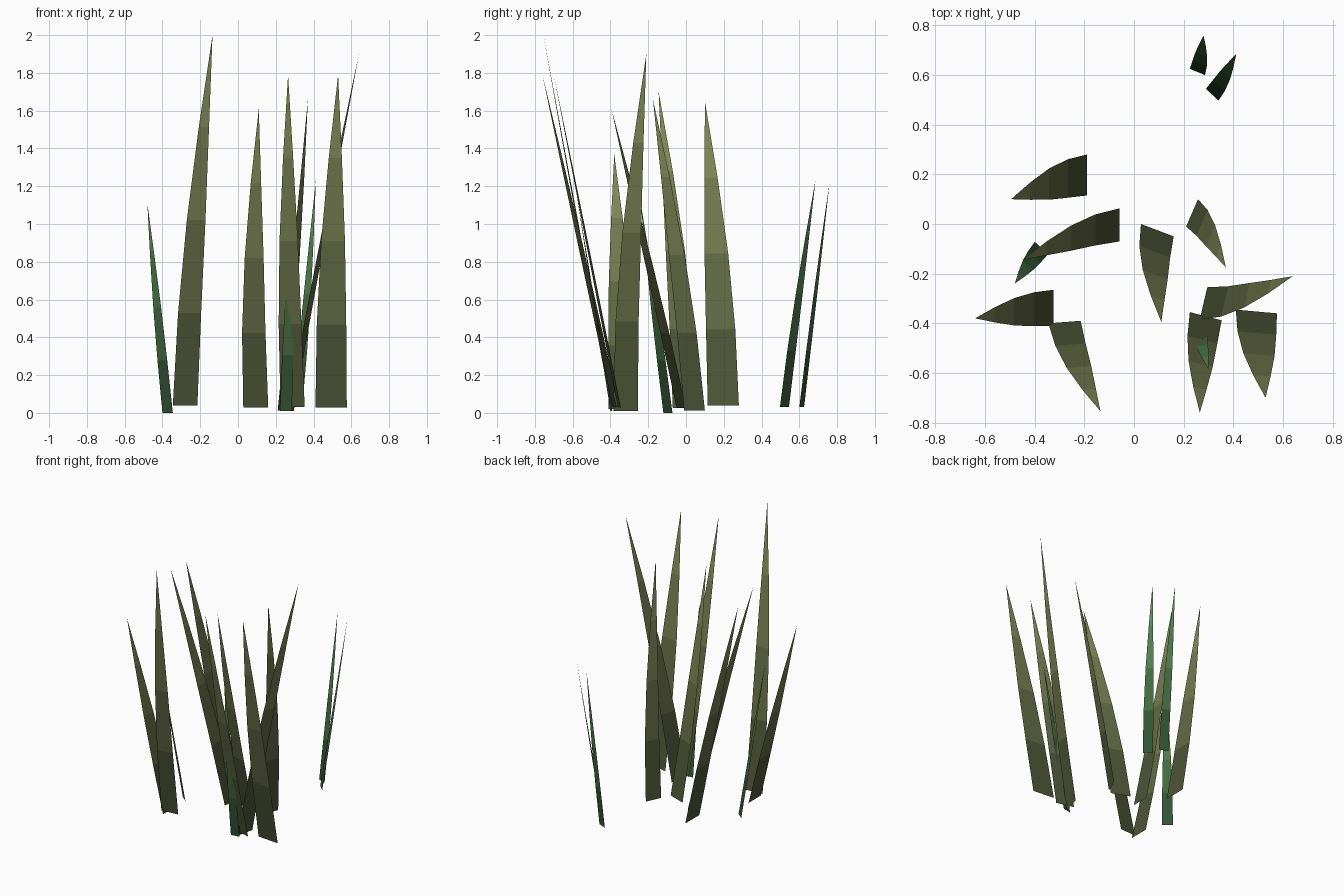
import bpy
from mathutils import Vector

if "Cube" in bpy.data.objects:
    bpy.data.objects.remove(bpy.data.objects["Cube"])

# Blade outline: height fraction, width fraction
LEVELS = [(0, 1.0), (0.25, 0.94), (0.5, 0.76), (0.75, 0.42), (1, 0)]


def ramp(name, low, high):
    """One material per blade segment, dark at the root and light at the tip."""
    mats = []
    for i in range(4):
        m = bpy.data.materials.new(f"{name}_{i + 1}")
        m.diffuse_color = [a + (b - a) * i / 3 for a, b in zip(low, high)] + [1]
        m.use_nodes = True
        m.node_tree.nodes["Principled BSDF"].inputs["Base Color"].default_value = m.diffuse_color
        mats.append(m)
    return mats


OLIVE = ramp("olive", (0.075, 0.09, 0.038), (0.22, 0.25, 0.095))
GREEN = ramp("green", (0.035, 0.09, 0.035), (0.10, 0.27, 0.09))


def blade(name, left, right, z, tip, mats):
    """Single-sheet tapered strip: straight lean, sideways bend towards the tip."""
    a, b, t = Vector((*left, z)), Vector((*right, z)), Vector(tip)
    mid, half = (a + b) / 2, (b - a) / 2
    side = (t - mid).project(half)
    lean = t - mid - side
    verts, faces = [], []
    for f, w in LEVELS:
        c = mid + lean * f + side * f ** 1.4
        verts += [c - half * w, c + half * w] if w else [c]
    for i in range(0, 6, 2):
        faces.append((i, i + 1, i + 3, i + 2))
    faces.append((6, 7, 8))
    mesh = bpy.data.meshes.new(name)
    mesh.from_pydata(verts, [], faces)
    for i, m in enumerate(mats):
        mesh.materials.append(m)
        mesh.polygons[i].material_index = i
    bpy.context.collection.objects.link(bpy.data.objects.new(name, mesh))


# Tall blades: root corners, root height, tip
tall = [
    ((-0.19, 0.28), (-0.19, 0.115), 0.04, (-0.495, 0.10, 1.65)),
    ((-0.058, 0.063), (-0.058, -0.07), 0.025, (-0.45, -0.145, 1.70)),
    ((-0.325, -0.265), (-0.325, -0.41), 0.02, (-0.64, -0.38, 1.37)),
    ((-0.345, -0.40), (-0.215, -0.39), 0.04, (-0.135, -0.755, 2.0)),
    ((0.028, 0.0), (0.16, -0.05), 0.028, (0.11, -0.395, 1.61)),
    ((0.21, -0.01), (0.258, 0.10), 0.012, (0.37, -0.175, 1.66)),
    ((0.295, -0.255), (0.265, -0.385), 0.01, (0.64, -0.21, 1.90)),
    ((0.225, -0.355), (0.353, -0.388), 0.03, (0.265, -0.76, 1.79)),
    ((0.41, -0.345), (0.576, -0.36), 0.028, (0.53, -0.70, 1.79)),
]
for n, row in enumerate(tall, 1):
    blade(f"tall_blade_{n}", *row, OLIVE)

# Short, narrow, greener blades
short = [
    ((-0.40, -0.072), (-0.345, -0.12), 0.0, (-0.48, -0.24, 1.11)),
    ((0.225, 0.625), (0.286, 0.60), 0.03, (0.28, 0.76, 1.22)),
    ((0.29, 0.545), (0.34, 0.497), 0.03, (0.412, 0.685, 1.23)),
    ((0.222, -0.40), (0.285, -0.39), 0.01, (0.30, -0.585, 1.20)),
]
for n, row in enumerate(short, 1):
    blade(f"short_blade_{n}", *row, GREEN)
